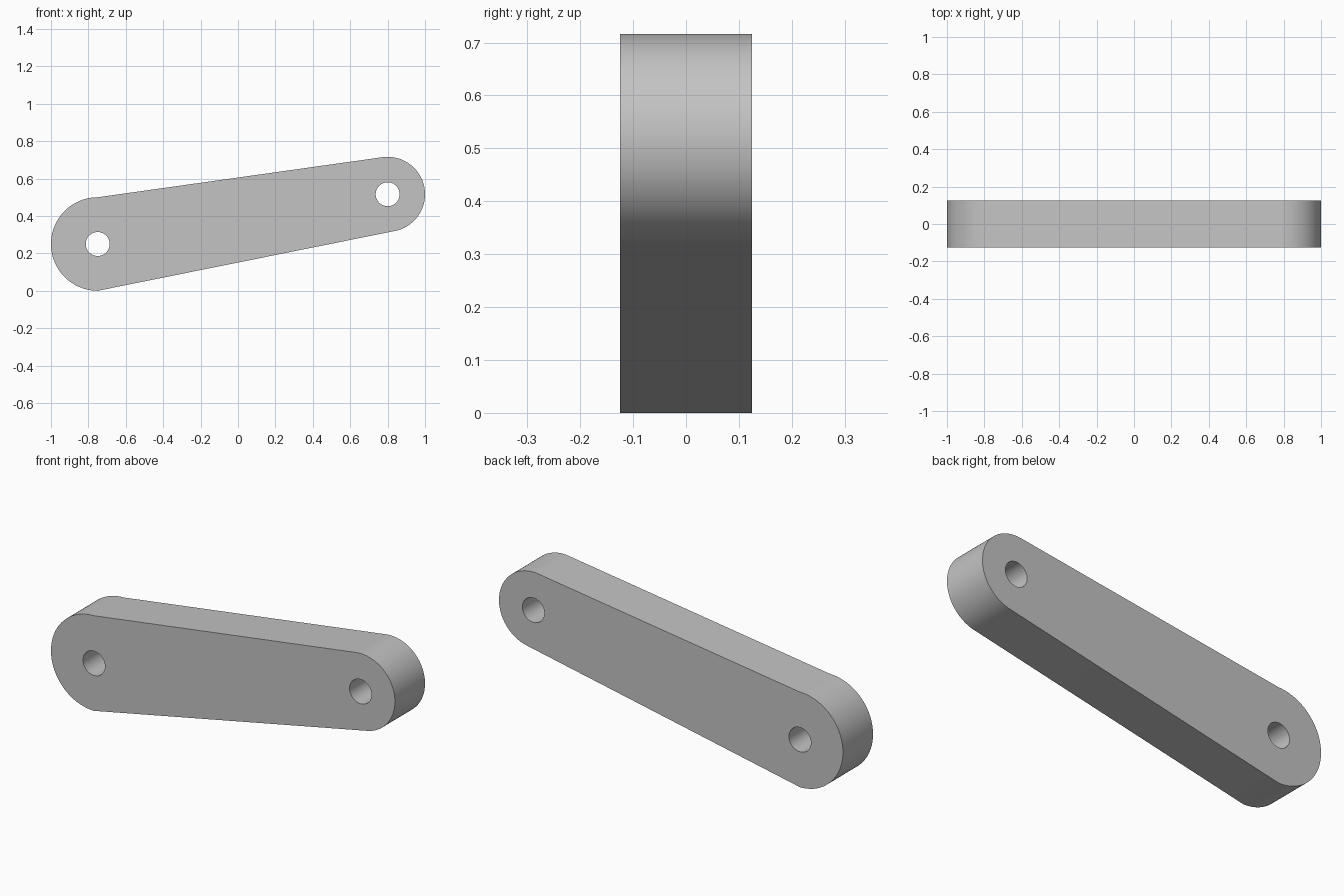
import bpy
import bmesh
from math import cos, sin, pi, radians

cube = bpy.data.objects.get("Cube")
if cube:
    bpy.data.objects.remove(cube, do_unlink=True)

HALF_DEPTH = 0.125
HOLE_RADIUS = 0.064
BIG_END = (-0.75, 0.25, 0.25)     # x, z, radius
SMALL_END = (0.80, 0.516, 0.2)

grey = bpy.data.materials.new("light grey")
grey.use_nodes = True
color = (0.55, 0.55, 0.55, 1)
grey.diffuse_color = color
grey.node_tree.nodes["Principled BSDF"].inputs["Base Color"].default_value = color


def arc(x, z, radius, start, end, steps):
    """Points along an arc on the front plane, angles in degrees."""
    angles = [radians(start + (end - start) * i / steps) for i in range(steps + 1)]
    return [(x + radius * cos(a), -HALF_DEPTH, z + radius * sin(a)) for a in angles]


def add_loop(bm, points):
    verts = [bm.verts.new(p) for p in points]
    return [bm.edges.new((v, verts[i - 1])) for i, v in enumerate(verts)]


bm = bmesh.new()

# Outline: half circle at the big end, tangent sides to the small end
outline = arc(*BIG_END, 90, 270, 48) + arc(*SMALL_END, -78.6, 97.9, 48)
edges = add_loop(bm, outline)

# Pivot hole at the centre of each end
for x, z, _ in (BIG_END, SMALL_END):
    edges += add_loop(bm, arc(x, z, HOLE_RADIUS, 0, 360, 64)[:-1])

# Fill the plate and give it thickness
bmesh.ops.triangle_fill(bm, use_beauty=True, edges=edges, normal=(0, -1, 0))
result = bmesh.ops.extrude_face_region(bm, geom=bm.faces[:], use_keep_orig=True)
back = [g for g in result["geom"] if isinstance(g, bmesh.types.BMVert)]
bmesh.ops.translate(bm, verts=back, vec=(0, 2 * HALF_DEPTH, 0))
bmesh.ops.recalc_face_normals(bm, faces=bm.faces[:])

mesh = bpy.data.meshes.new("link_arm")
bm.to_mesh(mesh)
bm.free()
mesh.materials.append(grey)
link_arm = bpy.data.objects.new("link_arm", mesh)
bpy.context.collection.objects.link(link_arm)

# Smooth round ends and holes, crisp rims
bpy.ops.object.select_all(action='DESELECT')
link_arm.select_set(True)
bpy.context.view_layer.objects.active = link_arm
bpy.ops.object.shade_smooth_by_angle(angle=radians(7))
